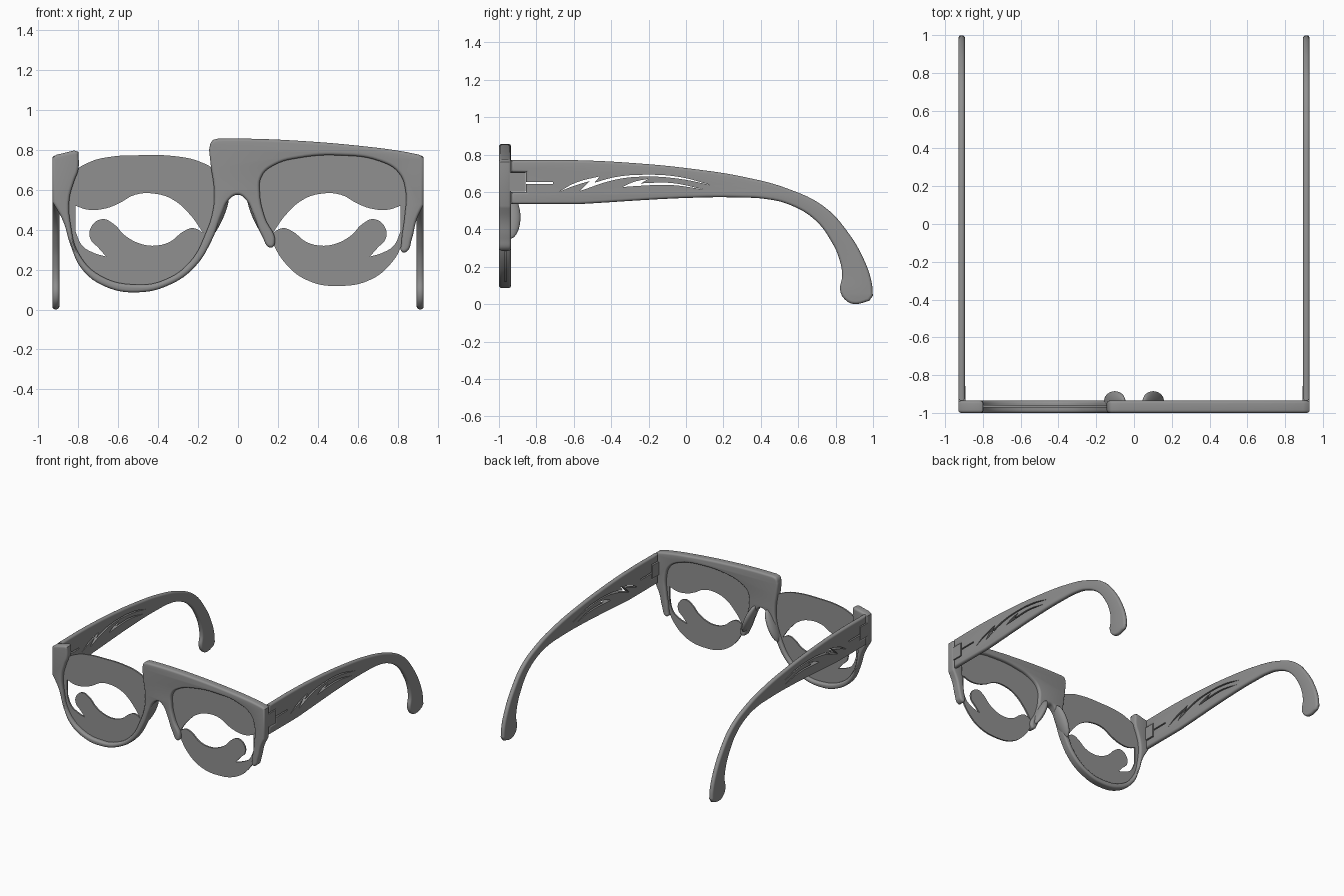
import bpy, bmesh
from mathutils import Matrix

if "Cube" in bpy.data.objects:
    bpy.data.objects.remove(bpy.data.objects["Cube"])

# Profile planes: front plane (x, z) and side plane (y, z)
FRONT = Matrix(((1, 0, 0), (0, 0, -1), (0, 1, 0))).to_4x4()
SIDE = Matrix(((0, 0, 1), (1, 0, 0), (0, 1, 0))).to_4x4()

GREY = bpy.data.materials.new("dark_grey")
GREY.diffuse_color = (0.28, 0.28, 0.28, 1)
GREY.use_nodes = True
GREY.node_tree.nodes["Principled BSDF"].inputs["Base Color"].default_value = GREY.diffuse_color


def finish(ob):
    ob.data.materials.clear()
    ob.data.materials.append(GREY)
    ob.data.shade_smooth()
    ob.data.set_sharp_from_angle(angle=0.65)


def bake(ob, name):
    """Turn an evaluated object into a clean mesh object."""
    bpy.context.view_layer.update()
    dg = bpy.context.evaluated_depsgraph_get()
    me = bpy.data.meshes.new_from_object(ob.evaluated_get(dg))
    me.transform(ob.matrix_world)
    bpy.data.objects.remove(ob)
    bm = bmesh.new()
    bm.from_mesh(me)
    bmesh.ops.remove_doubles(bm, verts=bm.verts, dist=0.0002)
    bmesh.ops.recalc_face_normals(bm, faces=bm.faces)
    bm.to_mesh(me)
    bm.free()
    new = bpy.data.objects.new(name, me)
    bpy.context.collection.objects.link(new)
    finish(new)
    return new


def plate(name, loops, plane, centre, half, bevel=0.0, mirror=1):
    """Extruded outlines (later ones are holes) in hundredths; a third value marks a corner."""
    cu = bpy.data.curves.new(name, 'CURVE')
    cu.dimensions, cu.fill_mode = '2D', 'BOTH'
    cu.resolution_u = 6
    cu.extrude, cu.bevel_depth, cu.offset = half - bevel, bevel, -bevel
    cu.bevel_resolution = 3
    for pts in loops:
        sp = cu.splines.new('BEZIER')
        sp.bezier_points.add(len(pts) - 1)
        sp.use_cyclic_u = True
        for bp, p in zip(sp.bezier_points, pts):
            bp.co = (mirror * p[0] / 100, p[1] / 100, 0)
            h = 'VECTOR' if len(p) > 2 else 'AUTO'
            bp.handle_left_type = bp.handle_right_type = h
    ob = bpy.data.objects.new(name + "_curve", cu)
    bpy.context.collection.objects.link(ob)
    ob.matrix_world = Matrix.Translation(centre) @ plane
    return bake(ob, name)


# Asymmetric front frame: brow bar on one side, lower rim on the other
frame = [(-14.5, 80, 1), (-13, 84.5), (-10, 85.6, 1), (5, 85.6), (31, 84.5), (61, 82),
         (82, 79.3), (91, 77.5, 1), (93, 76, 1), (93, 52.5, 1), (89.5, 45), (87, 35),
         (84.5, 29), (82, 29), (81.8, 33), (83.5, 47), (84, 59), (80.5, 68.5),
         (71, 74.3), (51, 77.2), (31, 76), (18.5, 72.5), (12, 67), (11, 57.5),
         (13.5, 46), (18.5, 33.5), (16.5, 31), (12, 37), (7.5, 48), (4, 55),
         (0, 57.5), (-4.5, 55), (-8, 48), (-13, 35), (-21.5, 21.5), (-34, 12.5),
         (-50.5, 8.6), (-66.5, 11.5), (-78, 20), (-84, 32.5), (-87.5, 44),
         (-93, 54, 1), (-93, 76, 1), (-91, 77.5, 1), (-82, 79.7, 1), (-80, 79, 1),
         (-80, 70), (-82, 64.5), (-84.5, 55), (-83.8, 42.5), (-79.7, 28), (-69, 17),
         (-50.5, 12.5), (-36.5, 15), (-24, 24), (-16.5, 37.5), (-12.5, 50),
         (-12, 60), (-13.5, 71, 1)]
plate("front_frame", [frame], FRONT, (0, -0.9675, 0), 0.0325, 0.015)

# Thin lens plates, each with a wavy eye opening
lens = [(81.5, 69), (74, 74), (64, 76.5), (49, 77.3), (31.5, 76.8), (19, 74), (12, 69.5),
        (10.3, 60), (11.8, 48), (16, 36.5), (24, 22.8), (35.5, 14.3), (50.5, 11.8),
        (66.5, 15), (77, 23.5), (81.8, 32), (84.2, 44), (85, 57)]
opening = [(81.4, 39, 1), (78, 32), (72.5, 28.5), (66, 26.5, 1), (70, 31), (74, 35.5),
           (73.5, 41.5), (68, 45.3), (62.5, 43), (56.5, 37), (49, 33), (41.5, 32),
           (34, 34), (27.5, 39), (22.5, 40.8), (17.5, 38.5, 1), (24, 47.5),
           (32.5, 55), (41.5, 58), (51.5, 57.5), (60, 53), (67, 50.5), (75, 50),
           (81.5, 52, 1)]
for side, s in (("right", 1), ("left", -1)):
    plate(side + "_lens", [lens, opening], FRONT, (0, -0.9655, 0), 0.006, 0, s)

# Temple arm profile with hinge notch, and its cut-outs
temple = [(-93.5, 77, 1), (-60, 77), (-25, 75.2), (2, 72.5), (31, 68), (55, 61.5),
          (74, 52), (86.5, 38.5), (95.5, 23), (99.3, 11.5), (99.9, 4.5, 1), (98, 1.8, 1),
          (90, 0.1), (85.5, 2), (82.5, 7), (83.5, 15.5), (82, 24), (78, 33),
          (69, 45), (55, 53.3), (42, 56.3), (29, 57), (7, 57), (-57, 53.5, 1),
          (-93.5, 53.5, 1), (-93.5, 60, 1), (-85.5, 60, 1), (-85.5, 70.5, 1),
          (-93.5, 70.5, 1)]
flashes = [
    [(-68, 60, 1), (-59.5, 64.7), (-46, 68.4, 1), (-49, 64.9, 1), (-38, 67.9),
     (-22, 69.2), (-3.5, 68), (13.5, 63.6, 1), (-3.5, 67), (-22, 68.2),
     (-38, 66.5), (-57, 60.4, 1), (-51.5, 65.8, 1), (-60, 63.2)],
    [(-34, 62.6, 1), (-28, 65.3), (-20, 67, 1), (-24, 64.6, 1), (-8, 64.8),
     (10, 61.2, 1), (-8, 63.7), (-24, 63.3)],
    [(-87, 65.3, 1), (-71, 65.3, 1), (-71, 64.3, 1), (-87, 64.3, 1)]]

for side, s in (("right", 1), ("left", -1)):
    x = s * 0.9125
    arm = plate("temple_blank", [temple], SIDE, (x, 0, 0), 0.0175, 0.015)
    cutters = []
    for f in flashes:
        c = plate("slot_cutter", [f], SIDE, (x, 0, 0), 0.05)
        c.hide_render = True
        m = arm.modifiers.new("slot", 'BOOLEAN')
        m.operation, m.solver, m.object = 'DIFFERENCE', 'EXACT', c
        cutters.append(c)
    bake(arm, side + "_temple_arm")
    for c in cutters:
        bpy.data.objects.remove(c)

    # Hinge block filling the notch
    bpy.ops.mesh.primitive_cube_add(size=1, location=(s * 0.911, -0.9, 0.6525))
    hinge = bpy.context.object
    hinge.name = side + "_hinge"
    hinge.scale = (0.036, 0.086, 0.102)
    finish(hinge)

    # Nose pad behind the bridge
    bpy.ops.mesh.primitive_uv_sphere_add(segments=32, ring_count=16,
                                         location=(s * 0.102, -0.94, 0.465))
    pad = bpy.context.object
    pad.name = side + "_nose_pad"
    pad.scale = (0.028, 0.055, 0.125)
    pad.rotation_euler = (0, -s * 0.42, 0)
    finish(pad)
